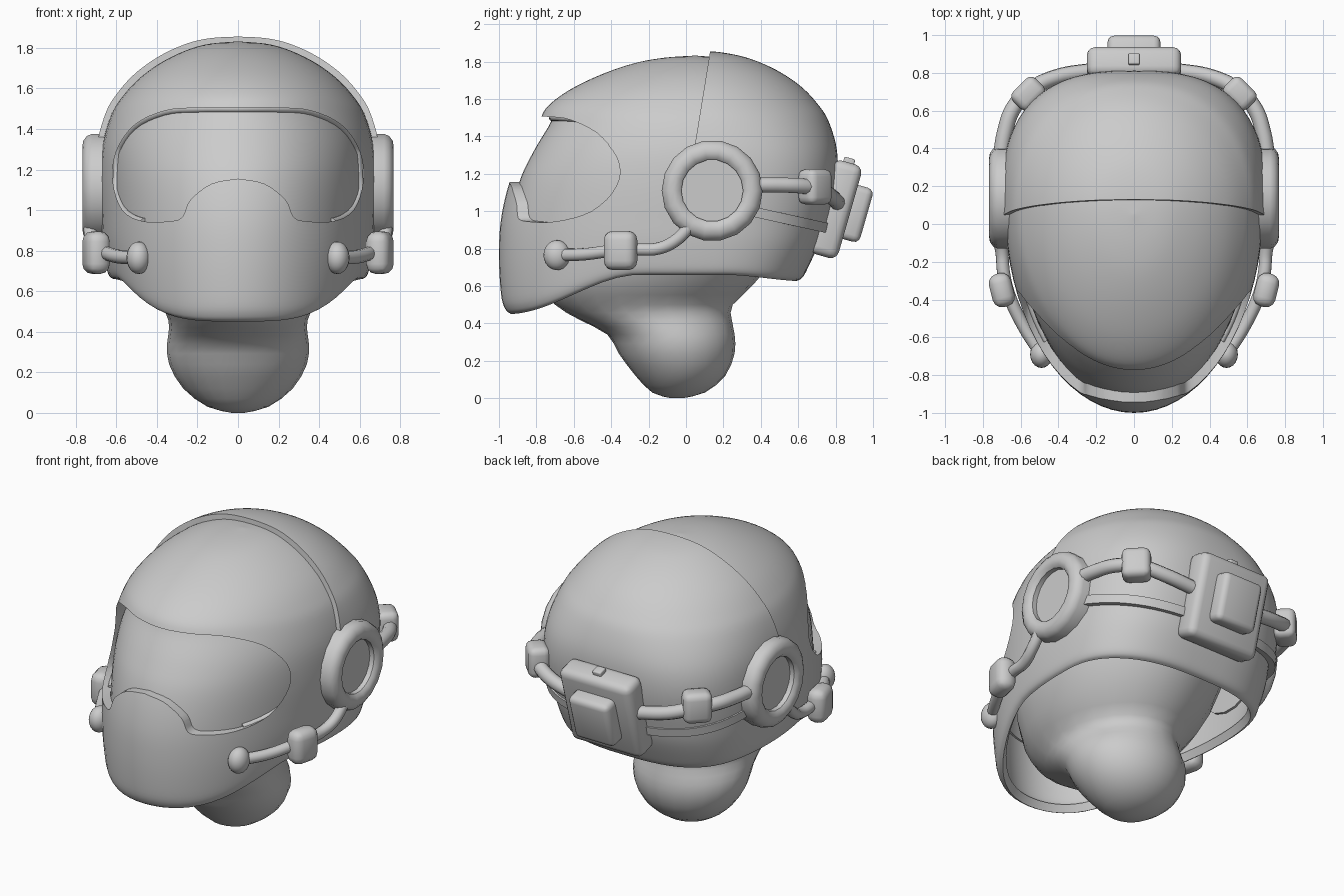
import bpy, bmesh, math
from mathutils import Vector

if "Cube" in bpy.data.objects:
    bpy.data.objects.remove(bpy.data.objects["Cube"])

Y0 = 0.05  # widest section of the helmet


def finish(ob, mirror=False, angle=35):
    bpy.ops.object.select_all(action='DESELECT')
    ob.select_set(True)
    bpy.context.view_layer.objects.active = ob
    bpy.ops.object.convert(target='MESH')
    if mirror:
        m = ob.modifiers.new("mirror", 'MIRROR')
        m.use_mirror_merge = False
        bpy.ops.object.convert(target='MESH')
    bpy.ops.object.shade_smooth_by_angle(angle=math.radians(angle))
    return ob


def from_bm(name, bm):
    me = bpy.data.meshes.new(name)
    bm.to_mesh(me)
    bm.free()
    ob = bpy.data.objects.new(name, me)
    bpy.context.collection.objects.link(ob)
    return ob


def spline(pts, n):
    out = []
    p = [Vector(q) for q in pts]
    for i in range(len(p) - 1):
        a, b, c, d = p[max(i - 1, 0)], p[i], p[i + 1], p[min(i + 2, len(p) - 1)]
        for k in range(n):
            t = k / n
            out.append(0.5 * (2 * b + (c - a) * t + (2 * a - 5 * b + 4 * c - d) * t * t
                              + (3 * b - a - 3 * c + d) * t ** 3))
    return out + [p[-1]]


def smooth(a, b, x):
    t = min(max((x - a) / (b - a), 0), 1)
    return t * t * (3 - 2 * t)


def loft(rows, seg, back_power, d=0.0, y0=None, zmap=None, n=4):
    """Skin rows of (z, front y, back y, half width) closed at the top."""
    bm = bmesh.new()
    rings = []
    for z, yf, yb, w in spline(rows, n):
        c = (yf + yb) / 2 if y0 is None else y0
        nb = back_power + (2.05 - back_power) * smooth(1.15, 1.7, z)
        ring = []
        for i in range(seg):
            a = 2 * math.pi * i / seg
            ca, sa = math.cos(a), math.sin(a)
            e = 2 / nb if sa > 0 else 1
            x = math.copysign(abs(ca) ** e, ca) * max(w + d, .004)
            ry = max((yb - c if sa > 0 else c - yf) + d, .004)
            y = c + math.copysign(abs(sa) ** e, sa) * ry
            ring.append(bm.verts.new((x, y, zmap(z, y) if zmap else z)))
        rings.append(ring)
    for r, s in zip(rings, rings[1:]):
        for i in range(seg):
            j = (i + 1) % seg
            bm.faces.new((r[i], r[j], s[j], s[i]))
    bm.faces.new(rings[-1])
    return bm, rings[0]


HELMET = [(.45, -.935, .59, .615), (.475, -.965, .62, .635), (.55, -.988, .65, .65), (.75, -1, .71, .668),
          (.95, -.99, .745, .675), (1.15, -.945, .78, .68), (1.32, -.872, .78, .668), (1.47, -.79, .735, .625),
          (1.56, -.74, .675, .57), (1.65, -.62, .585, .487), (1.73, -.455, .46, .376),
          (1.79, -.28, .315, .25), (1.82, -.12, .18, .14), (1.832, .05, .05, 0)]


def panel(name, d, thick, cuts):
    """Piece of the helmet surface, offset by d, trimmed by planes."""
    def zmap(z, y):
        z0 = z
        if z < 1:
            bottom = .45 + .21 * smooth(-.95, -.25, y) - .035 * smooth(.2, .65, y)
            z0 = bottom + (z - .45) * (1 - bottom) / .55
        return z0 + d * max(0, (z - 1.2) / .63)
    bm, _ = loft(HELMET, 72, 2.75, d, Y0, zmap, 5)
    for co, no in cuts:
        bmesh.ops.bisect_plane(bm, geom=bm.verts[:] + bm.edges[:] + bm.faces[:],
                               plane_co=co, plane_no=no, clear_outer=True)
    ob = from_bm(name, bm)
    m = ob.modifiers.new("thickness", 'SOLIDIFY')
    m.thickness, m.offset = thick, -1
    return ob


def box(name, loc, size, rot, bevel, mirror=False):
    bpy.ops.mesh.primitive_cube_add(size=1, location=loc, rotation=rot)
    ob = bpy.context.object
    ob.name, ob.scale = name, size
    bpy.ops.object.transform_apply(location=True, rotation=True, scale=True)
    m = ob.modifiers.new("bevel", 'BEVEL')
    m.width, m.segments = bevel, 3
    return finish(ob, mirror)


def tube(name, pts, r, mirror=True):
    cu = bpy.data.curves.new(name, 'CURVE')
    cu.dimensions, cu.bevel_depth, cu.bevel_resolution = '3D', r, 3
    cu.use_fill_caps = True
    cu.resolution_u = 6 if mirror else 1
    sp = cu.splines.new('BEZIER')
    sp.bezier_points.add(len(pts) - 1)
    for b, p in zip(sp.bezier_points, pts):
        b.co = p
        b.handle_left_type = b.handle_right_type = 'AUTO'
    ob = bpy.data.objects.new(name, cu)
    bpy.context.collection.objects.link(ob)
    return finish(ob, mirror, 50)


# eye opening cutter
half = spline([(0, 1.505, 0), (.2, 1.504, 0), (.36, 1.49, 0), (.51, 1.42, 0), (.6, 1.29, 0),
               (.617, 1.14, 0), (.57, 1.0, 0), (.47, .945, 0), (.34, .945, 0), (.275, .965, 0),
               (.235, 1.05, 0), (.13, 1.13, 0), (0, 1.155, 0)], 4)
loop = [(p.x, p.y) for p in half] + [(-p.x, p.y) for p in half[-2:0:-1]]
bm = bmesh.new()
face = bm.faces.new([bm.verts.new((x, -1.3, z)) for x, z in loop])
ext = bmesh.ops.extrude_face_region(bm, geom=[face])
bmesh.ops.translate(bm, vec=(0, 1.2, 0), verts=[v for v in ext['geom'] if isinstance(v, bmesh.types.BMVert)])
bmesh.ops.recalc_face_normals(bm, faces=bm.faces)
cutter = from_bm("eye_opening_cutter", bm)
cutter.hide_render = True

# main shell with eye opening
shell = panel("helmet_shell", 0, .05, [])
m = shell.modifiers.new("opening", 'BOOLEAN')
m.object, m.operation, m.solver = cutter, 'DIFFERENCE', 'EXACT'
finish(shell)
bpy.data.objects.remove(cutter)

# visor behind the opening and its rounded trim along the top and sides
visor = finish(panel("visor", -.052, .012, [((0, -.2, 0), (0, 1, 0)), ((0, 0, .86), (0, 0, -1)),
                                           ((0, 0, 1.6), (0, 0, 1))]))
side = [(p.x, p.y) for p in half if p.x > .45 or p.y > 1.2]
trim = []
for x, z in [(-x, z) for x, z in side[:0:-1]] + side:
    hit, p, *_ = visor.ray_cast((x * .985, -2, z), (0, 1, 0))
    if hit:
        trim.append(p + Vector((0, -.006, -.004)))
tube("visor_trim", trim, .02, False)

# rear cover and the band below it
finish(panel("rear_cover", .027, .035, [((0, .05, 1.37), (0, -1, .163)), ((0, .38, 1.0), (0, -.24, -1))]))
finish(panel("rear_band", .036, .045, [((0, .2, 0), (0, -1, 0)), ((0, .38, 1.02), (0, .22, 1)),
                                       ((0, .38, .965), (0, -.22, -1))]))

# head and neck
HEAD = [(0, -.08, -.02, .03), (.03, -.18, .1, .15), (.12, -.27, .21, .27), (.24, -.36, .26, .34),
        (.34, -.42, .26, .35), (.42, -.57, .245, .34), (.5, -.7, .25, .36), (.63, -.78, .38, .46),
        (.9, -.8, .55, .55), (1.3, -.68, .6, .55), (1.6, -.4, .45, .4), (1.72, -.1, .15, .1)]
bm, base = loft(HEAD, 24, 2, n=2)
bm.faces.new(base[::-1])
finish(from_bm("head_and_neck", bm), angle=60)

# ear cups, turned about the x axis
PROFILE = [(.715, .165), (.745, .165), (.76, .18), (.768, .205), (.763, .235), (.745, .26), (.72, .27), (.6, .27)]
bm = bmesh.new()
rings = [[bm.verts.new((x, .14 + r * math.cos(2 * math.pi * i / 18), 1.11 + r * math.sin(2 * math.pi * i / 18)))
          for i in range(18)] for x, r in PROFILE]
for r, s in zip(rings, rings[1:]):
    for i in range(18):
        bm.faces.new((r[i], r[(i + 1) % 18], s[(i + 1) % 18], s[i]))
bm.faces.new(rings[0])
bm.faces.new(rings[-1])
bmesh.ops.recalc_face_normals(bm, faces=bm.faces)
finish(from_bm("ear_cups", bm), True)

# front hoses with clamps and end knobs
tube("front_hoses", [(.73, .04, .94), (.72, -.06, .84), (.7, -.15, .80), (.69, -.26, .795),
                     (.66, -.38, .79), (.585, -.54, .77), (.49, -.69, .765)], .034)
box("front_clamps", (.7, -.35, .79), (.12, .18, .21), (0, 0, math.radians(-14)), .05, True)
bpy.ops.mesh.primitive_uv_sphere_add(segments=20, ring_count=12, radius=1, location=(.49, -.69, .765))
knob = bpy.context.object
knob.name, knob.scale = "hose_knobs", (.06, .072, .08)
bpy.ops.object.transform_apply(location=True, rotation=True, scale=True)
finish(knob, True)

# rear hoses with clamps
tube("rear_hoses", [(.705, .36, 1.14), (.685, .48, 1.14), (.64, .61, 1.135), (.555, .705, 1.12),
                    (.42, .775, 1.08), (.2, .815, 1.04)], .042)
box("rear_clamps", (.56, .69, 1.13), (.13, .17, .19), (0, 0, math.radians(45)), .04, True)

# tilted pack on the back
tilt = (math.radians(-16), 0, 0)
box("back_pack", (0, .8, 1.01), (.5, .16, .52), tilt, .045)
box("back_pack_cover", (0, .9, .99), (.28, .135, .3), tilt, .035)
box("pack_button", (0, .87, 1.26), (.06, .06, .05), tilt, .008)
